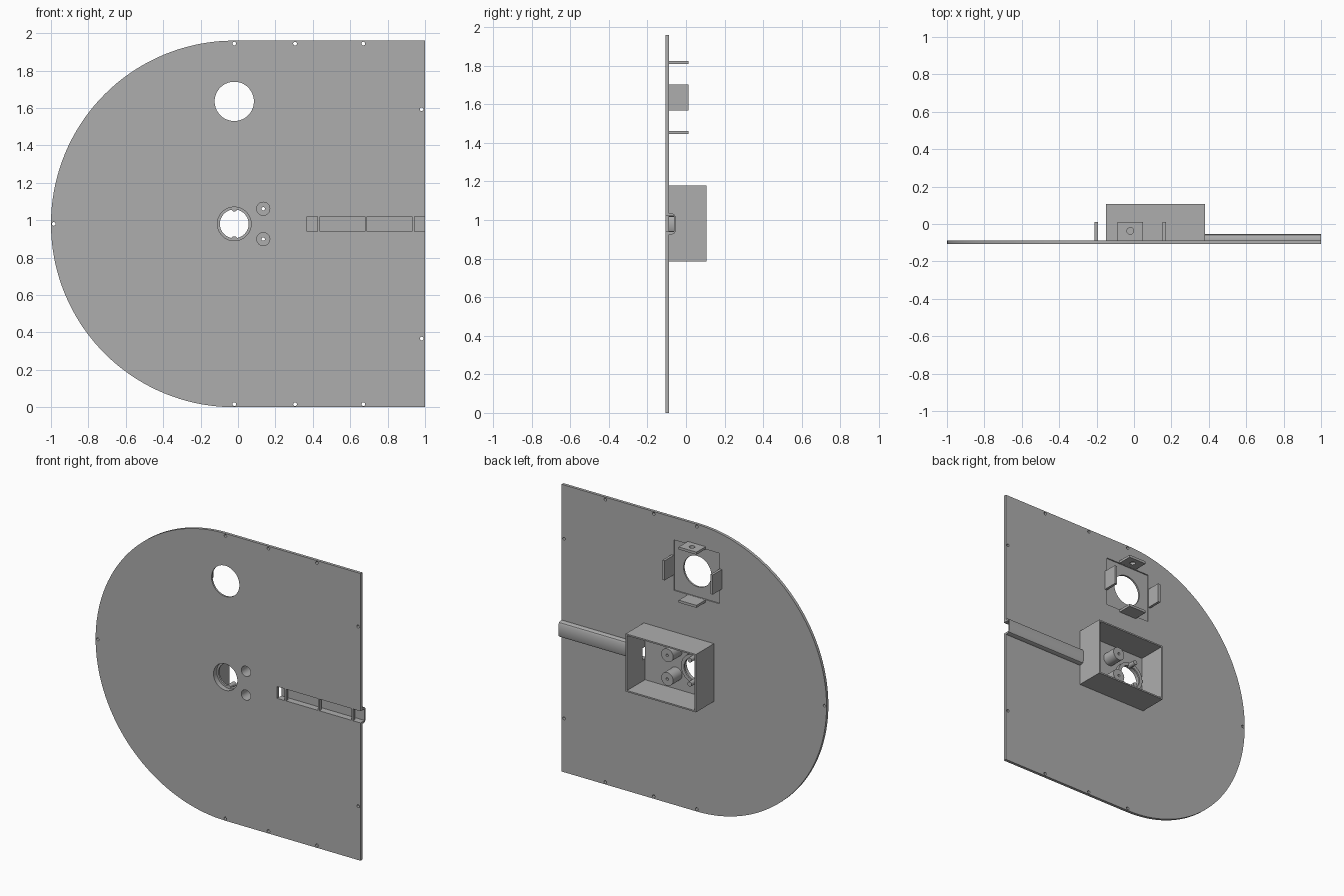
import bpy, bmesh, math
from mathutils import Matrix, Vector

old = bpy.data.objects.get("Cube")
if old:
    bpy.data.objects.remove(old, do_unlink=True)

grey = bpy.data.materials.new("plain_grey")
grey.use_nodes = True
colour = (0.42, 0.42, 0.42, 1)
grey.diffuse_color = colour
grey.node_tree.nodes["Principled BSDF"].inputs["Base Color"].default_value = colour

FRONT, BACK, RIM = -0.107, -0.087, 0.107   # plate faces and housing rim
CX, CZ, R = -0.02, 0.98, 0.98              # centre of the round end
HOLE_Z = 1.635


def box(bm, x0, x1, y0, y1, z0, z1):
    size = Matrix.Diagonal((x1 - x0, y1 - y0, z1 - z0, 1))
    mid = Matrix.Translation(((x0 + x1) / 2, (y0 + y1) / 2, (z0 + z1) / 2))
    bmesh.ops.create_cube(bm, size=1, matrix=mid @ size)


def rod(bm, x, z, r, y0, y1, sides=32):
    place = Matrix.Translation((x, (y0 + y1) / 2, z)) @ Matrix.Rotation(math.pi / 2, 4, "X")
    bmesh.ops.create_cone(bm, cap_ends=True, segments=sides, radius1=r, radius2=r,
                          depth=y1 - y0, matrix=place)


def prism(bm, points, step):
    face = bm.faces.new([bm.verts.new(p) for p in points])
    new = bmesh.ops.extrude_face_region(bm, geom=[face])["geom"]
    bmesh.ops.translate(bm, vec=Vector(step), verts=[v for v in new if isinstance(v, bmesh.types.BMVert)])


def make(name, build):
    bm = bmesh.new()
    build(bm)
    bmesh.ops.recalc_face_normals(bm, faces=bm.faces)
    mesh = bpy.data.meshes.new(name)
    bm.to_mesh(mesh)
    bm.free()
    mesh.materials.append(grey)
    obj = bpy.data.objects.new(name, mesh)
    bpy.context.collection.objects.link(obj)
    return obj


def cut(obj, build):
    cutter = make("cutter", build)
    cutter.hide_render = True
    mod = obj.modifiers.new("cut", "BOOLEAN")
    mod.operation, mod.solver, mod.object = "DIFFERENCE", "EXACT", cutter
    bpy.context.view_layer.objects.active = obj
    bpy.ops.object.modifier_apply(modifier=mod.name)
    bpy.data.objects.remove(cutter, do_unlink=True)


# Base plate: straight on one side, round on the other
def plate_shape(bm):
    arc = [math.radians(90 + 180 * i / 72) for i in range(73)]
    points = [(CX + R * math.cos(a), FRONT, CZ + R * math.sin(a)) for a in arc]
    points += [(1, FRONT, 0), (1, FRONT, 2 * R)]
    prism(bm, points, (0, BACK - FRONT, 0))


BOSSES = [(0.135, CZ + s * 0.081) for s in (-1, 1)]


def plate_holes(bm):
    through = (FRONT - 0.05, BACK + 0.05)
    rod(bm, CX, HOLE_Z, 0.105, *through, 64)
    rod(bm, CX, CZ, 0.09, *through, 64)
    for x, z in BOSSES:
        rod(bm, x, z, 0.035, *through)
    screws = [(x, CZ + s * 0.964) for x in (CX, 0.305, 0.67) for s in (-1, 1)]
    screws += [(0.982, CZ + s * 0.613) for s in (-1, 1)] + [(-0.985, CZ)]
    for x, z in screws:
        rod(bm, x, z, 0.01, *through, 16)
    for x0, x1 in ((0.37, 0.425), (0.438, 0.68), (0.69, 0.93), (0.943, 1.1)):
        box(bm, x0, x1, *through, 0.94, 1.02)


plate = make("base_plate", plate_shape)
cut(plate, plate_holes)
cut(plate, lambda bm: box(bm, CX - 0.172, CX + 0.172, BACK - 0.008, 0,
                          HOLE_Z - 0.172, HOLE_Z + 0.172))

# Open housing with a passage to the cable channel
housing = make("housing", lambda bm: box(bm, -0.15, 0.38, BACK, RIM, 0.785, 1.18))
cut(housing, lambda bm: box(bm, -0.14, 0.37, -0.3, 0.3, 0.795, 1.17))
cut(housing, lambda bm: box(bm, 0.3, 0.45, -0.3, -0.062, 0.94, 1.02))


# Cable channel with bevelled back corners
def channel_shape(bm):
    profile = [(BACK, 0.926), (-0.07, 0.926), (-0.059, 0.932), (-0.053, 0.944),
               (-0.053, 1.016), (-0.059, 1.028), (-0.07, 1.034), (BACK, 1.034)]
    prism(bm, [(0.38, y, z) for y, z in profile], (0.62, 0, 0))


channel = make("cable_channel", channel_shape)
cut(channel, lambda bm: box(bm, 0.3, 1.1, -0.2, -0.062, 0.94, 1.02))

# Screw bosses, hollow from the front
for i, (x, z) in enumerate(BOSSES):
    boss = make(f"screw_boss_{i + 1}", lambda bm: rod(bm, x, z, 0.045, BACK, 0.01))
    cut(boss, lambda bm: rod(bm, x, z, 0.035, -0.2, -0.005))
    cut(boss, lambda bm: rod(bm, x, z, 0.009, -0.1, 0.1, 16))

# Collar and its two posts around the central opening
collar = make("central_collar", lambda bm: rod(bm, CX, CZ, 0.1, BACK, -0.06, 64))
cut(collar, lambda bm: rod(bm, CX, CZ, 0.09, -0.2, -0.072, 64))
cut(collar, lambda bm: rod(bm, CX, CZ, 0.077, -0.2, 0.1, 64))
for side, s in (("lower", -1), ("upper", 1)):
    make(f"{side}_collar_post", lambda bm: rod(bm, CX, CZ + s * 0.082, 0.016, -0.074, -0.01, 20))

# Four tabs around the upper opening
TOP = 0.012
for side, s in (("right", -1), ("left", 1)):
    a, b = sorted((CX + s * 0.173, CX + s * 0.19))
    make(f"{side}_tab", lambda bm: box(bm, a, b, BACK, TOP, HOLE_Z - 0.067, HOLE_Z + 0.067))
for side, s in (("lower", -1), ("upper", 1)):
    a, b = sorted((HOLE_Z + s * 0.173, HOLE_Z + s * 0.19))
    tab = make(f"{side}_tab", lambda bm: box(bm, CX - 0.067, CX + 0.067, BACK, TOP, a, b))
    if s == 1:
        cut(tab, lambda bm: bmesh.ops.create_cone(
            bm, cap_ends=True, segments=24, radius1=0.018, radius2=0.018, depth=0.2,
            matrix=Matrix.Translation((CX, -0.037, b))))

# Smooth the round surfaces, keep the edges crisp
bpy.ops.object.select_all(action="DESELECT")
for obj in bpy.context.collection.objects:
    if obj.type == "MESH" and grey.name in obj.data.materials:
        obj.select_set(True)
        bpy.context.view_layer.objects.active = obj
bpy.ops.object.shade_smooth_by_angle(angle=math.radians(30))
